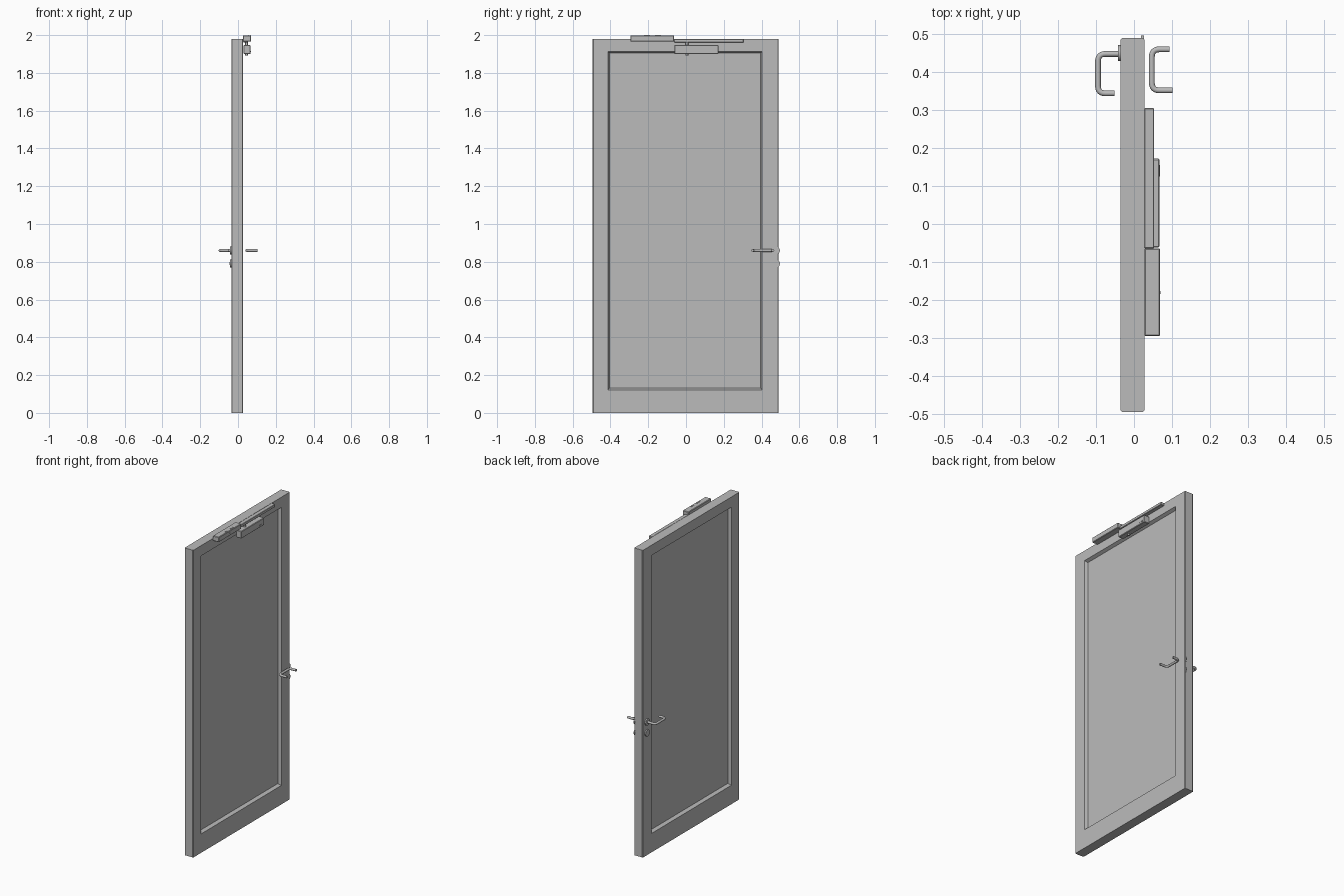
import bpy, bmesh, math
from mathutils import Vector, Matrix

old = bpy.data.objects.get("Cube")
if old:
    bpy.data.objects.remove(old, do_unlink=True)


def material(name, value):
    m = bpy.data.materials.new(name)
    m.use_nodes = True
    col = (value, value, value, 1)
    m.diffuse_color = col
    m.node_tree.nodes["Principled BSDF"].inputs["Base Color"].default_value = col
    return m


GREY = material("plain grey", 0.5)


def finish(name, bm, smooth=False):
    bmesh.ops.recalc_face_normals(bm, faces=bm.faces[:])
    me = bpy.data.meshes.new(name)
    bm.to_mesh(me)
    bm.free()
    ob = bpy.data.objects.new(name, me)
    bpy.context.collection.objects.link(ob)
    me.materials.append(GREY)
    if smooth:
        bpy.ops.object.select_all(action='DESELECT')
        ob.select_set(True)
        bpy.context.view_layer.objects.active = ob
        bpy.ops.object.shade_smooth_by_angle(angle=math.radians(40))
    return ob


def box(name, x, y, z, bevel=0.0):
    bm = bmesh.new()
    bmesh.ops.create_cube(bm, size=1)
    for v in bm.verts:
        for i, (a, b) in enumerate((x, y, z)):
            v.co[i] = (a + b) / 2 + v.co[i] * (b - a)
    if bevel:
        bmesh.ops.bevel(bm, geom=bm.edges[:], offset=bevel, segments=1, affect='EDGES')
    return finish(name, bm)


def cylinder(name, centre, radius, depth, axis):
    bm = bmesh.new()
    rot = Matrix.Rotation(math.pi / 2, 4, 'Y') if axis == 'X' else Matrix()
    bmesh.ops.create_cone(bm, cap_ends=True, segments=32, radius1=radius, radius2=radius,
                          depth=depth, matrix=Matrix.Translation(centre) @ rot)
    return finish(name, bm, True)


def handle(name, pts, z, radius=0.0075, bend=0.02):
    """Sweep a round bar along a path in the xy plane with rounded corners."""
    pts = [Vector((x, y, z)) for x, y in pts]
    path = [pts[0]]
    for a, p, b in zip(pts, pts[1:], pts[2:]):
        s, e = p + (a - p).normalized() * bend, p + (b - p).normalized() * bend
        for i in range(7):
            t = i / 6
            path.append(s * (1 - t) ** 2 + p * 2 * t * (1 - t) + e * t * t)
    path.append(pts[-1])
    bm = bmesh.new()
    rings = []
    for i, p in enumerate(path):
        d = (path[min(i + 1, len(path) - 1)] - path[max(i - 1, 0)]).normalized()
        side = d.cross(Vector((0, 0, 1)))
        rings.append([bm.verts.new(p + (side * math.cos(a) + Vector((0, 0, math.sin(a)))) * radius)
                      for a in (k * math.tau / 16 for k in range(16))])
    bridge(bm, rings)
    return finish(name, bm, True)


def bridge(bm, rings):
    n = len(rings[0])
    for r, s in zip(rings, rings[1:]):
        for i in range(n):
            bm.faces.new((r[i], r[(i + 1) % n], s[(i + 1) % n], s[i]))
    bm.faces.new(rings[0])
    bm.faces.new(rings[-1])


# Door leaf: rectangular rings from the back panel, round the frame, to the front panel
X0, X1 = -0.035, 0.027
C = 0.004
panel = (-0.405, 0.395, 0.132, 1.905)
rebate = (-0.413, 0.403, 0.122, 1.914)
rim = (-0.495 + C, 0.49 - C, 0.0, 1.98)
edge = (-0.495, 0.49, 0.0, 1.98)
section = [(X0 + 0.02, panel), (X0, rebate), (X0, rim), (X0 + C, edge),
           (X1 - C, edge), (X1, rim), (X1, rebate), (X1 - 0.02, panel)]
bm = bmesh.new()
bridge(bm, [[bm.verts.new((x, y, z)) for y, z in ((a, c), (b, c), (b, d), (a, d))]
            for x, (a, b, c, d) in section])
finish("door_leaf", bm)

# Bent lever handles
HZ = 0.86
handle("outer_handle", [(-0.038, 0.448), (-0.095, 0.448), (-0.095, 0.344), (-0.051, 0.344)], HZ)
handle("inner_handle", [(0.093, 0.46), (0.047, 0.46), (0.047, 0.352), (0.102, 0.352)], HZ)

# Round rosettes for the handle and the lock
for part, z in (("handle", HZ), ("lock", 0.79)):
    cylinder("outer_" + part + "_rosette", (-0.038, 0.45, z), 0.021, 0.009, 'X')
    cylinder("inner_" + part + "_rosette", (0.0225, 0.475, z), 0.022, 0.007, 'X')
box("lock_keyhole", (-0.044, -0.042), (0.447, 0.453), (0.782, 0.798))

# Door closer on the upper rail
box("closer_housing", (0.027, 0.069), (-0.295, -0.064), (1.966, 1.999), 0.003)
for i, y in enumerate((-0.148, -0.206)):
    for j, x in enumerate((0.056, 0.064)):
        box(f"housing_slot_{i}_{j}", (x - 0.001, x + 0.001), (y - 0.016, y + 0.016), (1.998, 2.0))
cylinder("housing_screw", (0.069, -0.18, 1.983), 0.004, 0.002, 'X')
box("closer_slide_rail", (0.027, 0.053), (-0.064, 0.305), (1.962, 1.98), 0.002)
box("closer_body", (0.029, 0.067), (-0.062, 0.172), (1.9, 1.947), 0.003)
box("closer_body_plate", (0.067, 0.068), (0.125, 0.155), (1.911, 1.917))
cylinder("closer_spindle", (0.045, 0.005, 1.93), 0.007, 0.078, 'Z')
